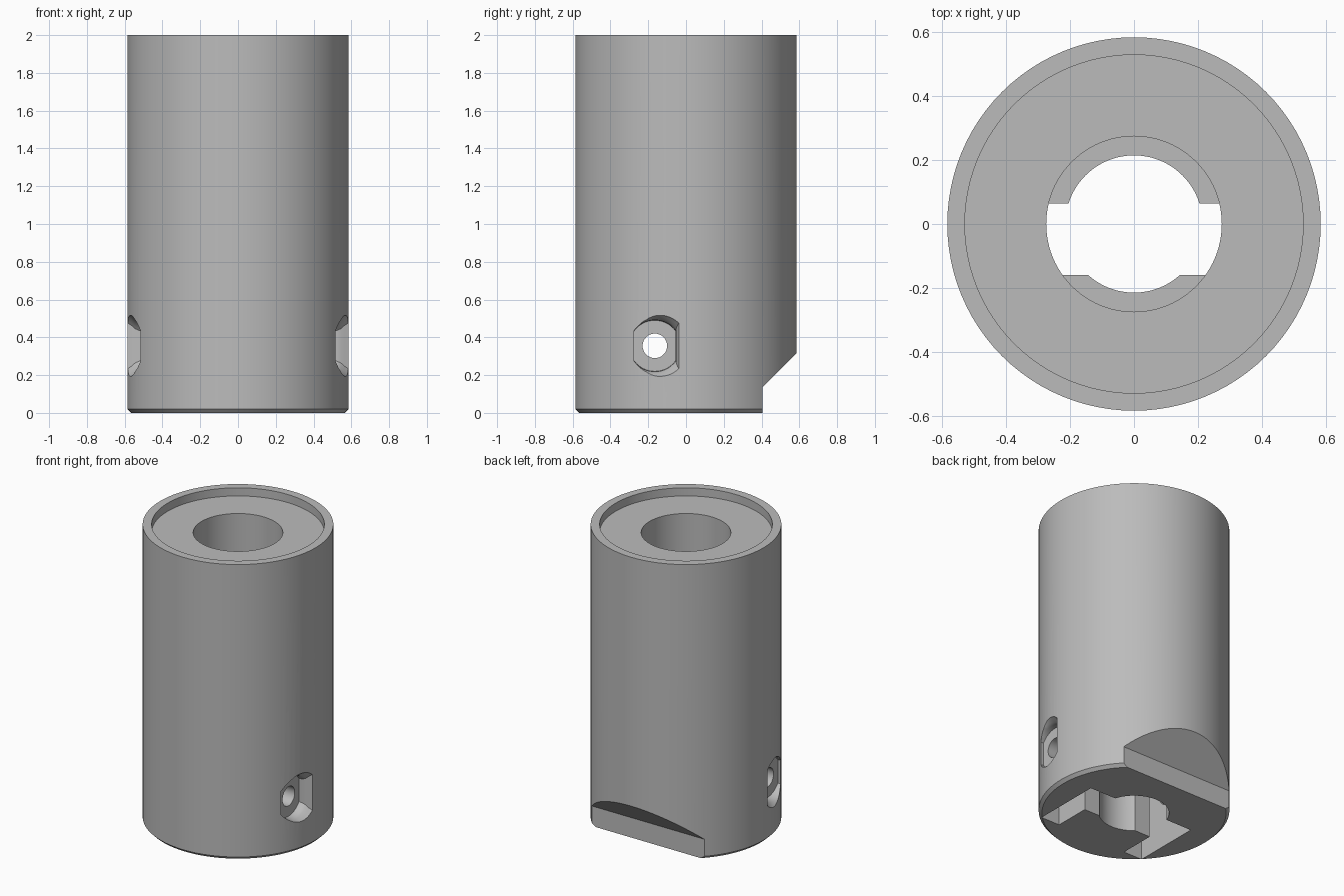
import bpy, bmesh, math
from mathutils import Vector

cube = bpy.data.objects.get("Cube")
if cube:
    bpy.data.objects.remove(cube, do_unlink=True)

grey = bpy.data.materials.new("plain grey")
grey.use_nodes = True
colour = (0.5, 0.5, 0.5, 1)
grey.diffuse_color = colour
grey.node_tree.nodes["Principled BSDF"].inputs["Base Color"].default_value = colour


def finish(name, bm):
    bmesh.ops.recalc_face_normals(bm, faces=bm.faces)
    mesh = bpy.data.meshes.new(name)
    bm.to_mesh(mesh)
    bm.free()
    mesh.materials.append(grey)
    obj = bpy.data.objects.new(name, mesh)
    bpy.context.collection.objects.link(obj)
    return obj


def loft(name, rings):
    """Skin a stack of equal rings and cap both ends."""
    bm = bmesh.new()
    loops = [[bm.verts.new(p) for p in ring] for ring in rings]
    n = len(loops[0])
    for a, b in zip(loops, loops[1:]):
        for i in range(n):
            j = (i + 1) % n
            bm.faces.new((a[i], a[j], b[j], b[i]))
    bm.faces.new(loops[0])
    bm.faces.new(loops[-1])
    return finish(name, bm)


def lathe(name, profile, steps=96):
    """Turn a closed (radius, height) profile around z."""
    bm = bmesh.new()
    loops = []
    for k in range(steps):
        a = math.tau * k / steps
        loops.append([bm.verts.new((r * math.cos(a), r * math.sin(a), z)) for r, z in profile])
    n = len(profile)
    for k in range(steps):
        a, b = loops[k], loops[(k + 1) % steps]
        for i in range(n):
            j = (i + 1) % n
            bm.faces.new((a[i], a[j], b[j], b[i]))
    return finish(name, bm)


def cut(target, cutter):
    cutter.hide_render = True
    mod = target.modifiers.new("cut", 'BOOLEAN')
    mod.operation = 'DIFFERENCE'
    mod.solver = 'EXACT'
    mod.object = cutter
    bpy.context.view_layer.objects.active = target
    bpy.ops.object.modifier_apply(modifier=mod.name)
    bpy.data.objects.remove(cutter, do_unlink=True)


# Turned sleeve: bottom chamfer, shallow top recess, stepped bore
R, BORE, LIP, LIP_TOP = 0.585, 0.275, 0.215, 0.5
body = lathe("sleeve_body", [
    (LIP, 0), (R - 0.02, 0), (R, 0.02), (R, 2), (0.53, 2), (0.53, 1.945),
    (BORE, 1.945), (BORE, LIP_TOP), (LIP, LIP_TOP)])

# Flat with a sloped shoulder at the lower back
flat = [(0.405, -0.1), (0.405, 0.135), (0.705, 0.435), (0.8, 0.435), (0.8, -0.1)]
cut(body, loft("back_flat_cutter", [[(x, y, z) for y, z in flat] for x in (-1, 1)]))

# U-shaped slot in the underside: a cross bar with two legs towards the front
half = [(0.4, 0.065), (0.4, -0.405), (0.26, -0.405), (0.26, -0.16)]
outline = half + [(-x, y) for x, y in reversed(half)]
cut(body, loft("bottom_slot_cutter", [[(x, y, z) for x, y in outline] for z in (-0.1, 0.51)]))

# Screw pockets with flared mouths, and the screw holes behind them
CY, CZ = -0.165, 0.355


def pocket_ring(x, radius, width):
    ring = []
    limit = math.asin(width / radius)
    for sign in (1, -1):
        for k in range(17):
            a = limit * (k / 8 - 1)
            ring.append((x, CY + sign * radius * math.sin(a), CZ + sign * radius * math.cos(a)))
    return ring


for side in (1, -1):
    rings = [(0.495, 0.135, 0.11), (0.525, 0.137, 0.11), (0.545, 0.145, 0.113),
             (0.565, 0.162, 0.12), (0.62, 0.2, 0.14)]
    cut(body, loft("screw_pocket_cutter", [pocket_ring(side * x, r, w) for x, r, w in rings]))

hole = [(CY + 0.065 * math.cos(math.tau * k / 32), CZ + 0.065 * math.sin(math.tau * k / 32))
        for k in range(32)]
cut(body, loft("screw_hole_cutter", [[(x, y, z) for y, z in hole] for x in (-1, 1)]))

# Smooth round walls, crisp edges
bpy.ops.object.select_all(action='DESELECT')
body.select_set(True)
bpy.context.view_layer.objects.active = body
bpy.ops.object.shade_smooth_by_angle(angle=math.radians(25))
